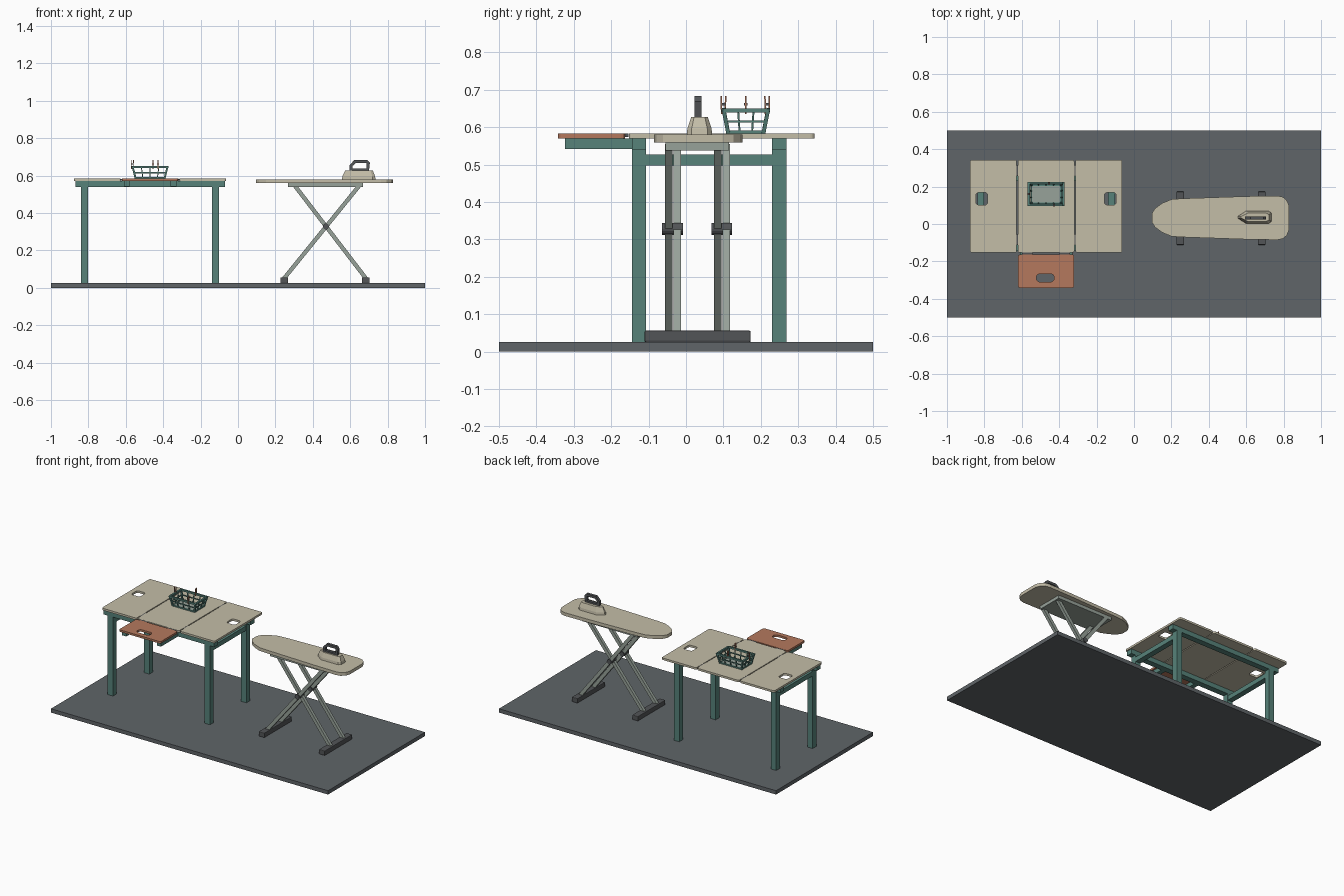
import bpy, bmesh, math
from mathutils import Vector, Matrix

if "Cube" in bpy.data.objects:
    bpy.data.objects.remove(bpy.data.objects["Cube"])


def material(name, rgb):
    m = bpy.data.materials.new(name)
    m.use_nodes = True
    m.diffuse_color = (*rgb, 1)
    m.node_tree.nodes["Principled BSDF"].inputs["Base Color"].default_value = (*rgb, 1)
    return m


CREAM = material("cream", (0.55, 0.51, 0.39))
TEAL = material("teal", (0.095, 0.225, 0.195))
ORANGE = material("terracotta", (0.46, 0.19, 0.11))
SLATE = material("slate_floor", (0.115, 0.13, 0.14))
STEEL = material("pale_steel", (0.31, 0.36, 0.32))
DARK = material("dark_grey", (0.085, 0.09, 0.095))


def finish(bm, name, mat):
    bmesh.ops.recalc_face_normals(bm, faces=bm.faces)
    me = bpy.data.meshes.new(name)
    bm.to_mesh(me)
    bm.free()
    me.materials.append(mat)
    ob = bpy.data.objects.new(name, me)
    bpy.context.collection.objects.link(ob)
    return ob


def box(name, mat, x, y, z, bevel=0):
    """Box from (low, high) pairs."""
    bm = bmesh.new()
    size = [b - a for a, b in (x, y, z)]
    mid = [(a + b) / 2 for a, b in (x, y, z)]
    bmesh.ops.create_cube(bm, size=1, matrix=Matrix.Translation(mid) @ Matrix.Diagonal((*size, 1)))
    ob = finish(bm, name, mat)
    if bevel:
        mod = ob.modifiers.new("edge", "BEVEL")
        mod.width, mod.segments = bevel, 2
    return ob


def beam(bm, a, b, across, depth):
    """Rectangular bar from a to b; depth is measured along y where possible."""
    a, b = Vector(a), Vector(b)
    d = (b - a).normalized()
    side = Vector((0, 1, 0)) if abs(d.y) < 0.7 else Vector((1, 0, 0))
    u = d.cross(side).normalized()
    v = u.cross(d)
    rot = Matrix((u, v, d)).transposed().to_4x4()
    bmesh.ops.create_cube(bm, size=1, matrix=Matrix.Translation((a + b) / 2) @ rot
                          @ Matrix.Diagonal((across, depth, (b - a).length, 1)))


def beams(name, mat, pairs, across, depth):
    bm = bmesh.new()
    for a, b in pairs:
        beam(bm, a, b, across, depth)
    return finish(bm, name, mat)


def rounded(x, y, r, n=3):
    """Outline of a rounded rectangle."""
    pts = []
    for i, (cx, cy) in enumerate([(x[1] - r, y[1] - r), (x[0] + r, y[1] - r),
                                  (x[0] + r, y[0] + r), (x[1] - r, y[0] + r)]):
        for k in range(n + 1):
            t = math.pi / 2 * (i + k / n)
            pts.append((cx + r * math.cos(t), cy + r * math.sin(t)))
    return pts


def plate(name, mat, outlines, low, high, upright=False):
    """Flat outline with holes, extruded along z, or along y when upright."""
    cu = bpy.data.curves.new(name, "CURVE")
    cu.dimensions, cu.fill_mode, cu.extrude = "2D", "BOTH", (high - low) / 2
    for pts in outlines:
        sp = cu.splines.new("POLY")
        sp.points.add(len(pts) - 1)
        for p, co in zip(sp.points, pts):
            p.co = (*co, 0, 1)
        sp.use_cyclic_u = True
    tmp = bpy.data.objects.new(name + "_outline", cu)
    bpy.context.collection.objects.link(tmp)
    me = bpy.data.meshes.new_from_object(tmp.evaluated_get(bpy.context.evaluated_depsgraph_get()))
    bpy.data.objects.remove(tmp)
    bm = bmesh.new()
    bm.from_mesh(me)
    bpy.data.meshes.remove(me)
    bmesh.ops.remove_doubles(bm, verts=bm.verts, dist=1e-5)
    mid = (low + high) / 2
    mat4 = Matrix.Translation((0, mid, 0)) @ Matrix.Rotation(math.pi / 2, 4, "X") if upright \
        else Matrix.Translation((0, 0, mid))
    bm.transform(mat4)
    for f in bm.faces:
        f.smooth = False
    return finish(bm, name, mat)


def loft(name, mat, rings):
    """Closed solid through a stack of matching rings."""
    bm = bmesh.new()
    loops = [[bm.verts.new(p) for p in ring] for ring in rings]
    n = len(loops[0])
    for lo, hi in zip(loops, loops[1:]):
        for i in range(n):
            bm.faces.new((lo[i], lo[(i + 1) % n], hi[(i + 1) % n], hi[i]))
    bm.faces.new(loops[0])
    bm.faces.new(loops[-1])
    return finish(bm, name, mat)


# Floor
FLOOR = 0.025
box("floor_slab", SLATE, (-1, 1), (-0.5, 0.5), (0, FLOOR))

# Table frame
for sx, x in (("right", -0.82), ("left", -0.12)):
    for sy, y in (("front", -0.126), ("back", 0.249)):
        box(f"{sy}_{sx}_table_leg", TEAL, (x - 0.019, x + 0.019), (y - 0.019, y + 0.019), (FLOOR, 0.542))
    box(f"{sx}_side_rail", TEAL, (x - 0.018, x + 0.018), (-0.11, 0.232), (0.497, 0.527))
for sy, y in (("front", -0.126), ("back", 0.249)):
    box(f"{sy}_top_rail", TEAL, (-0.87, -0.07), (y - 0.019, y + 0.019), (0.54, 0.57))
for sx, x in (("right", -0.595), ("left", -0.345)):
    box(f"{sx}_tray_runner", TEAL, (x - 0.015, x + 0.015), (-0.323, -0.14), (0.541, 0.57))

# Folding table panels and the pull-out tray
TOP = (0.57, 0.583)
DEEP = (-0.153, 0.343)
plate("right_panel", CREAM, [rounded((-0.877, -0.627), DEEP, 0.01),
                             rounded((-0.845, -0.782), (0.102, 0.168), 0.014)], *TOP)
plate("middle_panel", CREAM, [rounded((-0.621, -0.319), DEEP, 0.01)], *TOP)
plate("left_panel", CREAM, [rounded((-0.313, -0.063), DEEP, 0.01),
                            rounded((-0.158, -0.095), (0.102, 0.168), 0.014)], *TOP)
plate("tray", ORANGE, [rounded((-0.62, -0.32), (-0.342, -0.163), 0.012),
                       rounded((-0.522, -0.427), (-0.31, -0.267), 0.018)], *TOP)
hinges = [((x, y - 0.028, 0.578), (x, y + 0.028, 0.578)) for x in (-0.624, -0.316) for y in (-0.085, 0.285)]
hinges += [((x - 0.028, -0.158, 0.578), (x + 0.028, -0.158, 0.578)) for x in (-0.57, -0.37)]
beams("hinges", DARK, hinges, 0.009, 0.009)

# Laundry basket
BX, BY, BZ = -0.47, 0.16, 0.583


def basket_point(u, v, h):
    """Point on the tapered wall; u, v in -1..1, h in 0..1."""
    return (BX + u * (0.077 + 0.017 * h), BY + v * (0.047 + 0.013 * h), BZ + 0.067 * h)


def basket_ring(h):
    c = [basket_point(u, v, h) for u, v in ((-1, -1), (1, -1), (1, 1), (-1, 1))]
    return list(zip(c, c[1:] + c[:1]))


beams("basket_rim", TEAL, basket_ring(0.92), 0.011, 0.011)
beams("basket_base_ring", TEAL, basket_ring(0.06), 0.008, 0.008)
beams("basket_middle_ring", TEAL, basket_ring(0.48), 0.006, 0.006)
corners = [(u, v) for u in (-1, 1) for v in (-1, 1)]
beams("basket_corners", TEAL, [(basket_point(u, v, 0), basket_point(u, v, 1)) for u, v in corners], 0.01, 0.01)
ribs = [(u, v) for u in (-0.5, 0, 0.5) for v in (-1, 1)] + [(u, v) for u in (-1, 1) for v in (-0.35, 0.35)]
beams("basket_ribs", TEAL, [(basket_point(u, v, 0), basket_point(u, v, 0.95)) for u, v in ribs], 0.005, 0.005)
box("basket_floor", STEEL, (BX - 0.076, BX + 0.076), (BY - 0.046, BY + 0.046), (BZ, BZ + 0.006))

# Clothes pegs clipped over the rim
for i, (x, y, along_x) in enumerate([(-0.428, 0.1, False), (-0.455, 0.217, False), (-0.565, 0.16, True)]):
    for s in (-1, 1):
        dx, dy = (0.006 * s, 0) if along_x else (0, 0.006 * s)
        beams(f"peg_{i + 1}_prong", ORANGE, [((x + dx * 0.8, y + dy * 0.8, 0.635),
                                              (x + dx, y + dy, 0.683))], 0.004, 0.004)
    box(f"peg_{i + 1}_spring", DARK, (x - 0.005, x + 0.005), (y - 0.005, y + 0.005), (0.658, 0.664))

# Ironing board
MID = 0.033
half = [(0.096, 0.024), (0.112, 0.05), (0.15, 0.078), (0.2, 0.099), (0.25, 0.103), (0.6, 0.115),
        (0.765, 0.118), (0.795, 0.112), (0.817, 0.094), (0.829, 0.065)]
outline = [(x, MID - y) for x, y in half] + [(x, MID + y) for x, y in reversed(half)]
plate("ironing_board", CREAM, [outline], 0.559, 0.58)
box("board_mount", STEEL, (0.268, 0.668), (-0.055, 0.115), (0.538, 0.559))

# Crossed legs, pivots and feet
beams("rising_legs", STEEL, [((0.246, y, 0.05), (0.65, y, 0.548)) for y in (-0.046, 0.085)], 0.022, 0.02)
beams("falling_legs", STEEL, [((0.684, y, 0.05), (0.302, y, 0.548)) for y in (-0.024, 0.108)], 0.022, 0.02)
for side, y in (("front", -0.036), ("back", 0.096)):
    bm = bmesh.new()
    bmesh.ops.create_cone(bm, cap_ends=True, segments=16, radius1=0.016, radius2=0.016, depth=0.055,
                          matrix=Matrix.Translation((0.47, y, 0.328)) @ Matrix.Rotation(math.pi / 2, 4, "X"))
    finish(bm, f"{side}_pivot", DARK)
for side, x in (("right", 0.247), ("left", 0.683)):
    box(f"{side}_foot", DARK, (x - 0.021, x + 0.021), (-0.111, 0.173), (FLOOR, 0.056), 0.004)

# Iron with pointed nose
sole = [(0.556, 0.006), (0.6, 0.034), (0.72, 0.034), (0.735, 0.022)]


def iron_ring(z, k):
    pts = [(x, -w) for x, w in sole] + [(x, w) for x, w in reversed(sole)]
    return [(0.652 + (x - 0.652) * (0.5 + k / 2), 0.036 + y * k, z) for x, y in pts]


loft("iron_body", CREAM, [iron_ring(0.58, 1), iron_ring(0.596, 0.95), iron_ring(0.627, 0.65)])
plate("iron_handle", DARK, [
    [(0.597, 0.622), (0.597, 0.656), (0.622, 0.683), (0.692, 0.683), (0.705, 0.668), (0.7, 0.622)],
    [(0.613, 0.638), (0.613, 0.652), (0.629, 0.667), (0.686, 0.667), (0.687, 0.638)]], 0.023, 0.041, True)
